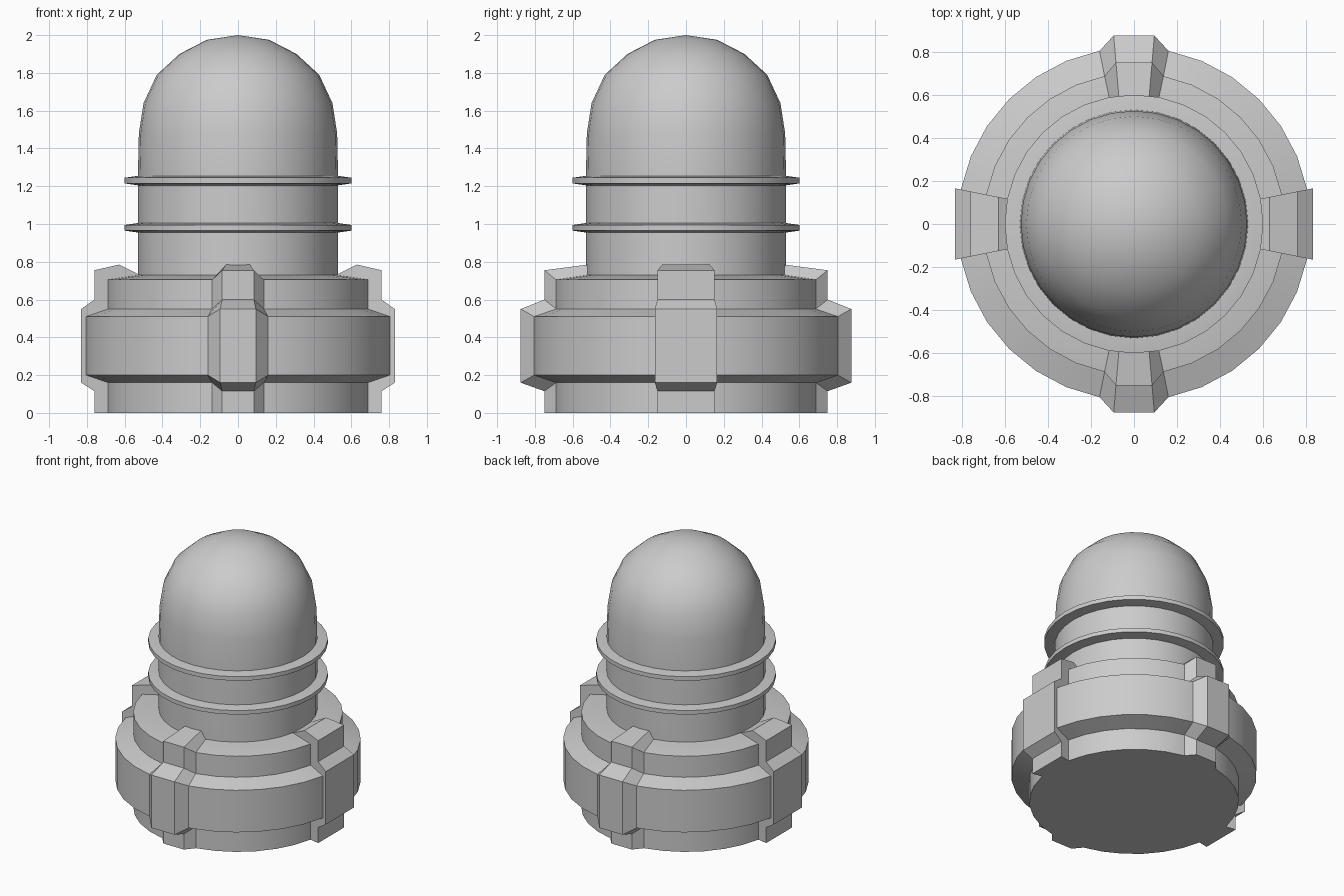
import bpy
import bmesh
import math

cube = bpy.data.objects.get("Cube")
if cube:
    bpy.data.objects.remove(cube, do_unlink=True)

SIDES = 32
STEP = 2 * math.pi / SIDES
SPREAD = math.tan(STEP)      # half width of a rib per unit of depth

grey = bpy.data.materials.new("plain_grey")
grey.use_nodes = True
colour = (0.6, 0.6, 0.6, 1)
grey.diffuse_color = colour
grey.node_tree.nodes["Principled BSDF"].inputs["Base Color"].default_value = colour


def finish(bm, name):
    bmesh.ops.remove_doubles(bm, verts=bm.verts[:], dist=1e-5)
    bmesh.ops.recalc_face_normals(bm, faces=bm.faces[:])
    mesh = bpy.data.meshes.new(name)
    bm.to_mesh(mesh)
    bm.free()
    mesh.materials.append(grey)
    obj = bpy.data.objects.new(name, mesh)
    bpy.context.collection.objects.link(obj)
    bpy.ops.object.select_all(action="DESELECT")
    obj.select_set(True)
    bpy.context.view_layer.objects.active = obj
    bpy.ops.object.shade_smooth_by_angle(angle=math.radians(28))
    return obj


def lathe(name, profile):
    """Spin a (radius, height) profile around the z axis."""
    bm = bmesh.new()
    verts = [bm.verts.new((r, 0, z)) for r, z in profile]
    edges = [bm.edges.new(pair) for pair in zip(verts, verts[1:])]
    bmesh.ops.spin(bm, geom=verts + edges, cent=(0, 0, 0), axis=(0, 0, 1),
                   angle=2 * math.pi, steps=SIDES)
    return finish(bm, name)


def rib(name, stations, turn, crest=None):
    """Loft a rib from (outer depth, z, foot depth, z) stations facing +x."""
    bm = bmesh.new()
    loops = []
    for d, z, fd, fz in stations:
        half = crest(d) if crest else d * SPREAD
        foot = fd * SPREAD
        points = [(fd, -foot, fz), (d, -half, z), (d, half, z), (fd, foot, fz)]
        c, s = math.cos(turn), math.sin(turn)
        loops.append([bm.verts.new((x * c - y * s, x * s + y * c, h))
                      for x, y, h in points])
    for low, high in zip(loops, loops[1:]):
        for i in range(4):
            j = (i + 1) % 4
            bm.faces.new((low[i], low[j], high[j], high[i]))
    bm.faces.new(loops[0])
    bm.faces.new(loops[-1])
    return finish(bm, name)


# Stepped round base
lathe("base", [(0, 0), (0.70, 0), (0.70, 0.16), (0.82, 0.2), (0.82, 0.51),
               (0.70, 0.55), (0.70, 0.705), (0.53, 0.73), (0, 0.73)])

# Neck and dome in one shell
lathe("dome", [(0, 0.7), (0.53, 0.7), (0.53, 1.25), (0.525, 1.48), (0.50, 1.64),
               (0.43, 1.79), (0.31, 1.90), (0.165, 1.975), (0, 2)])

# Two thin collars around the neck
for label, z in (("lower", 0.98), ("upper", 1.23)):
    lathe(label + "_collar", [(0.5, z - 0.025), (0.53, z - 0.025), (0.6, z - 0.015),
                              (0.6, z + 0.015), (0.53, z + 0.025), (0.5, z + 0.025)])


def rib_stations(waist, belly):
    return [(waist, 0, 0.687, 0), (waist, 0.115, 0.687, 0.16),
            (belly, 0.16, 0.804, 0.2), (belly, 0.55, 0.804, 0.51),
            (waist, 0.6, 0.687, 0.55), (waist, 0.755, 0.687, 0.705)]


# Wide side ribs with a peaked top, narrow bevelled ribs front and back
wide = rib_stations(0.76, 0.83) + [(0.63, 0.785, 0.6, 0.715), (0.52, 0.73, 0.5, 0.73)]
narrow = rib_stations(0.75, 0.875) + [(0.52, 0.785, 0.5, 0.73)]
for name, quarter in (("left_rib", 0), ("right_rib", 2)):
    rib(name, wide, quarter * math.pi / 2)
for name, quarter in (("back_rib", 1), ("front_rib", 3)):
    rib(name, narrow, quarter * math.pi / 2, lambda d: 0.02 + 0.085 * d)
